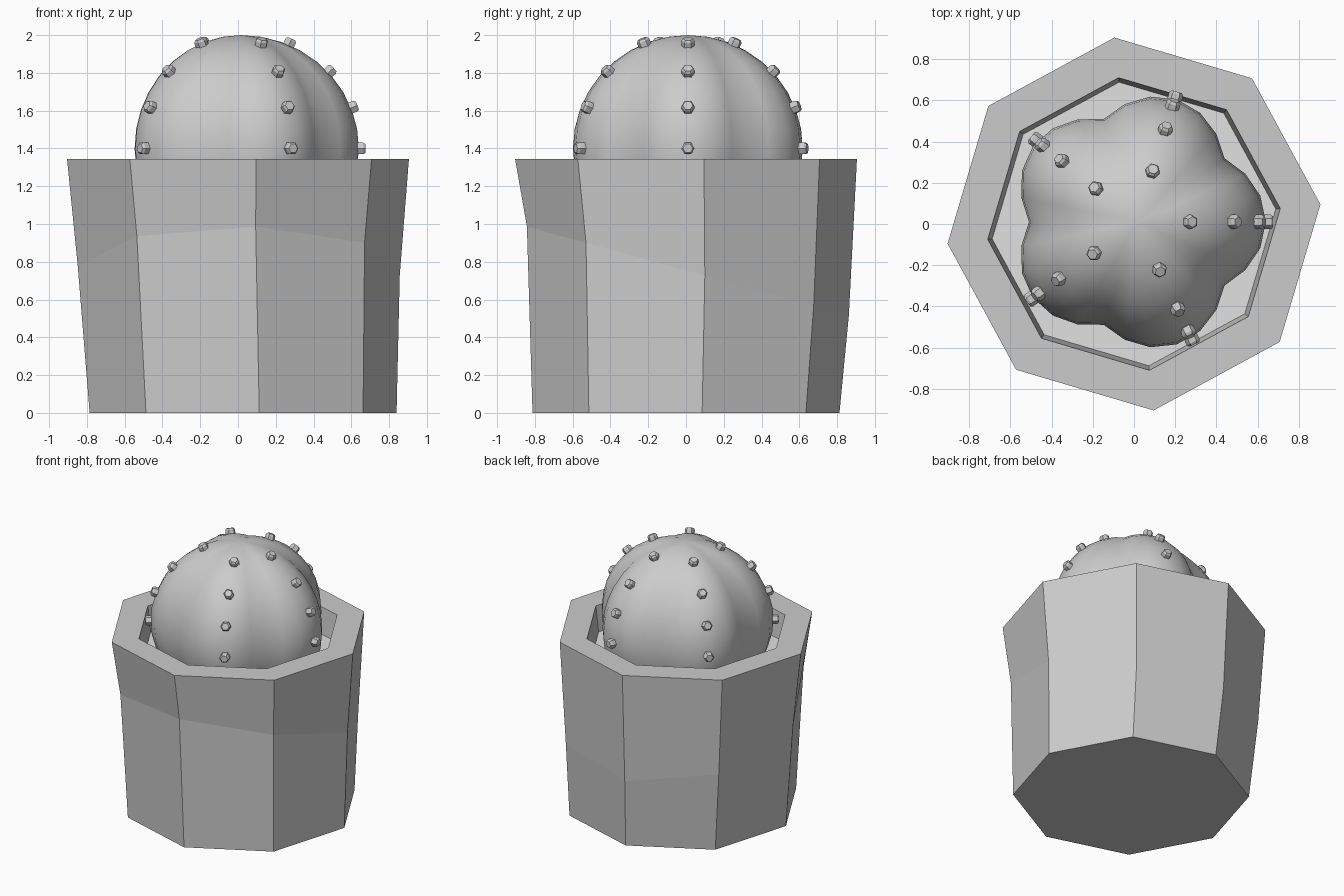
import bpy, bmesh
from math import sin, cos, pi, radians
from mathutils import Vector

cube = bpy.data.objects.get("Cube")
if cube:
    bpy.data.objects.remove(cube)


def material(name, value):
    mat = bpy.data.materials.new(name)
    mat.use_nodes = True
    colour = (value, value, value, 1)
    mat.diffuse_color = colour
    mat.node_tree.nodes["Principled BSDF"].inputs["Base Color"].default_value = colour
    return mat


grey = material("plain grey", 0.6)
light_grey = material("light grey", 0.75)


def finish(name, bm, mat, smooth=None):
    bmesh.ops.recalc_face_normals(bm, faces=bm.faces)
    mesh = bpy.data.meshes.new(name)
    bm.to_mesh(mesh)
    bm.free()
    obj = bpy.data.objects.new(name, mesh)
    bpy.context.collection.objects.link(obj)
    mesh.materials.append(mat)
    if smooth:
        bpy.ops.object.select_all(action='DESELECT')
        obj.select_set(True)
        bpy.context.view_layer.objects.active = obj
        bpy.ops.object.shade_smooth_by_angle(angle=radians(smooth))
    return obj


def bridge(bm, a, b):
    n = len(a)
    for i in range(n):
        j = (i + 1) % n
        bm.faces.new((a[i], a[j], b[j], b[i]))


def octagon(bm, radius, z, cx=0, cy=0, tilt=0):
    ring = []
    for i in range(8):
        a = radians(6 + 45 * i)
        x, y = cx + radius * cos(a), cy + radius * sin(a)
        ring.append(bm.verts.new((x, y, z + tilt * y)))
    return ring


# Pot: faceted, with a slanted bend partway up and an open rim
SOIL = 1.15
bm = bmesh.new()
rings = [octagon(bm, 0.817, 0, cx=0.027),
         octagon(bm, 0.857, 0.755, cx=0.004, cy=0.01, tilt=-0.275),
         octagon(bm, 0.91, 1.345),
         octagon(bm, 0.714, 1.345),
         octagon(bm, 0.69, SOIL - 0.02)]
for low, high in zip(rings, rings[1:]):
    bridge(bm, low, high)
bm.faces.new(rings[0])
bm.faces.new(rings[-1])
finish("pot", bm, grey)

# Soil
bm = bmesh.new()
bm.faces.new(octagon(bm, 0.695, SOIL))
finish("soil", bm, light_grey)

# Cactus body: five-lobed dome with creased valleys
CENTRE = Vector((0.015, 0.01, 1.4))
LOBES, STEPS = 5, 6


def dome_point(angle, elevation):
    r = 0.525 + 0.1 * abs(cos(LOBES * angle / 2))
    c = cos(elevation)
    return CENTRE + Vector((r * c * cos(angle), r * c * sin(angle), 0.6 * sin(elevation)))


bm = bmesh.new()
count = LOBES * STEPS
rings = [[bm.verts.new(dome_point(2 * pi * i / count, radians(e))) for i in range(count)]
         for e in range(-30, 90, 10)]
for low, high in zip(rings, rings[1:]):
    bridge(bm, low, high)
top = bm.verts.new(CENTRE + Vector((0, 0, 0.6)))
for i in range(count):
    bm.faces.new((rings[-1][i], rings[-1][(i + 1) % count], top))
bm.faces.new(rings[0])
finish("cactus_body", bm, grey, smooth=35)

# Spines: chamfered hexagonal studs along each lobe ridge
bm = bmesh.new()
for angle in (0, 73, 141, 216, 295):
    for elevation in (66, 42, 21, 0):
        a, e = radians(angle), radians(elevation)
        base = dome_point(a, e)
        out = Vector((cos(a) * cos(e), sin(a) * cos(e), sin(e)))
        turn = out.to_track_quat('Z', 'Y')
        loops = []
        for radius, height in ((0.035, -0.02), (0.035, 0.024), (0.026, 0.036)):
            loops.append([bm.verts.new(base + turn @ Vector(
                (radius * cos(i * pi / 3), radius * sin(i * pi / 3), height)))
                for i in range(6)])
        bridge(bm, loops[0], loops[1])
        bridge(bm, loops[1], loops[2])
        bm.faces.new(loops[0])
        bm.faces.new(loops[2])
finish("spines", bm, grey)
